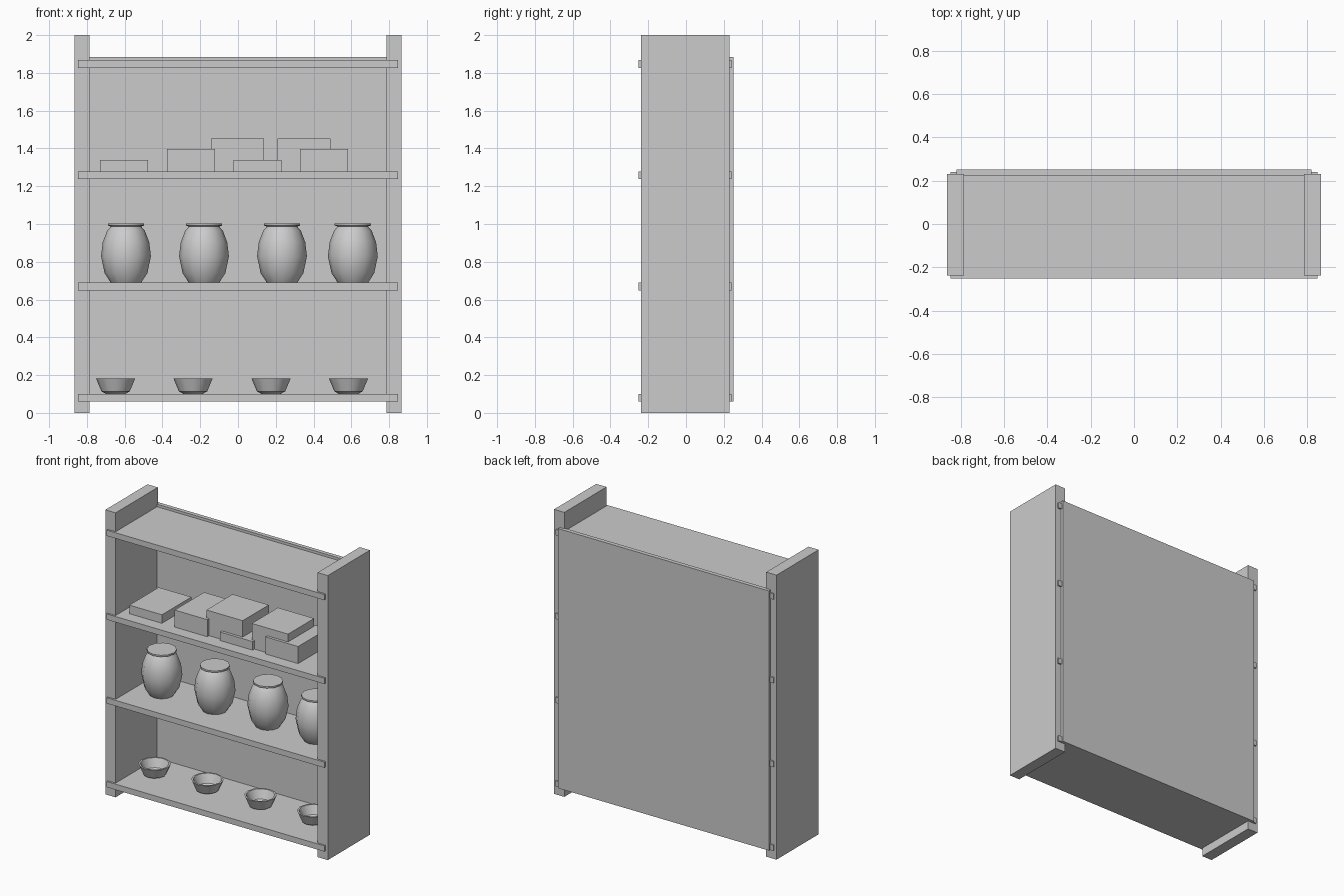
import bpy, bmesh, math

if "Cube" in bpy.data.objects:
    bpy.data.objects.remove(bpy.data.objects["Cube"])


def finish(name, bm):
    bmesh.ops.recalc_face_normals(bm, faces=bm.faces)
    mesh = bpy.data.meshes.new(name)
    bm.to_mesh(mesh)
    bm.free()
    ob = bpy.data.objects.new(name, mesh)
    bpy.context.collection.objects.link(ob)
    return ob


def box(name, x0, x1, y0, y1, z0, z1):
    bm = bmesh.new()
    bmesh.ops.create_cube(bm, size=1)
    for v in bm.verts:
        v.co = ((x0 + x1) / 2 + v.co.x * (x1 - x0),
                (y0 + y1) / 2 + v.co.y * (y1 - y0),
                (z0 + z1) / 2 + v.co.z * (z1 - z0))
    return finish(name, bm)


def turned(name, profile, x, z, sides=12):
    """Closed lathe: rings from (radius, height) points, capped at both ends."""
    bm = bmesh.new()
    rings = [[bm.verts.new((r * math.cos(2 * math.pi * i / sides),
                            r * math.sin(2 * math.pi * i / sides), h))
              for i in range(sides)] for r, h in profile]
    for a, b in zip(rings, rings[1:]):
        for i in range(sides):
            j = (i + 1) % sides
            bm.faces.new((a[i], a[j], b[j], b[i]))
    bm.faces.new(rings[0])
    bm.faces.new(rings[-1])
    ob = finish(name, bm)
    ob.location = (x, 0, z)
    bpy.ops.object.select_all(action='DESELECT')
    ob.select_set(True)
    bpy.context.view_layer.objects.active = ob
    bpy.ops.object.shade_smooth_by_angle(angle=math.radians(35))
    return ob


# Upright sides and back panel
box("left_side", -0.865, -0.785, -0.238, 0.23, 0, 2)
box("right_side", 0.785, 0.865, -0.238, 0.23, 0, 2)
box("back_panel", -0.82, 0.82, 0.222, 0.251, 0.06, 1.885)

# Shelves running through the sides
shelf_tops = [0.1 + 0.589 * i for i in range(4)]
for i, top in enumerate(shelf_tops):
    box(f"shelf_{i + 1}", -0.847, 0.847, -0.251, 0.24, top - 0.04, top)

# Bowls on the bottom shelf
bowl = [(0.05, 0), (0.075, 0.014), (0.104, 0.083),
        (0.092, 0.083), (0.066, 0.024), (0.045, 0.014)]
for i, x in enumerate((-0.648, -0.238, 0.175, 0.585)):
    turned(f"bowl_{i + 1}", bowl, x, shelf_tops[0])

# Jars on the second shelf
jar = [(0.08, 0), (0.113, 0.05), (0.132, 0.14), (0.123, 0.215),
       (0.1, 0.275), (0.08, 0.298), (0.096, 0.303), (0.096, 0.314)]
for i, x in enumerate((-0.593, -0.18, 0.233, 0.608)):
    turned(f"jar_{i + 1}", jar, x, shelf_tops[1])

# Row of boxes on the third shelf, taller ones set between them
z = shelf_tops[2]
for i, h in enumerate((0.06, 0.12, 0.06, 0.12)):
    x = -0.603 + 0.353 * i
    box(f"box_{i + 1}", x - 0.127, x + 0.127, -0.165, 0.162, z - 0.003, z + h)
for i, x in enumerate((-0.003, 0.35)):
    box(f"tall_box_{i + 1}", x - 0.141, x + 0.141, -0.145, 0.145, z - 0.003, z + 0.175)
